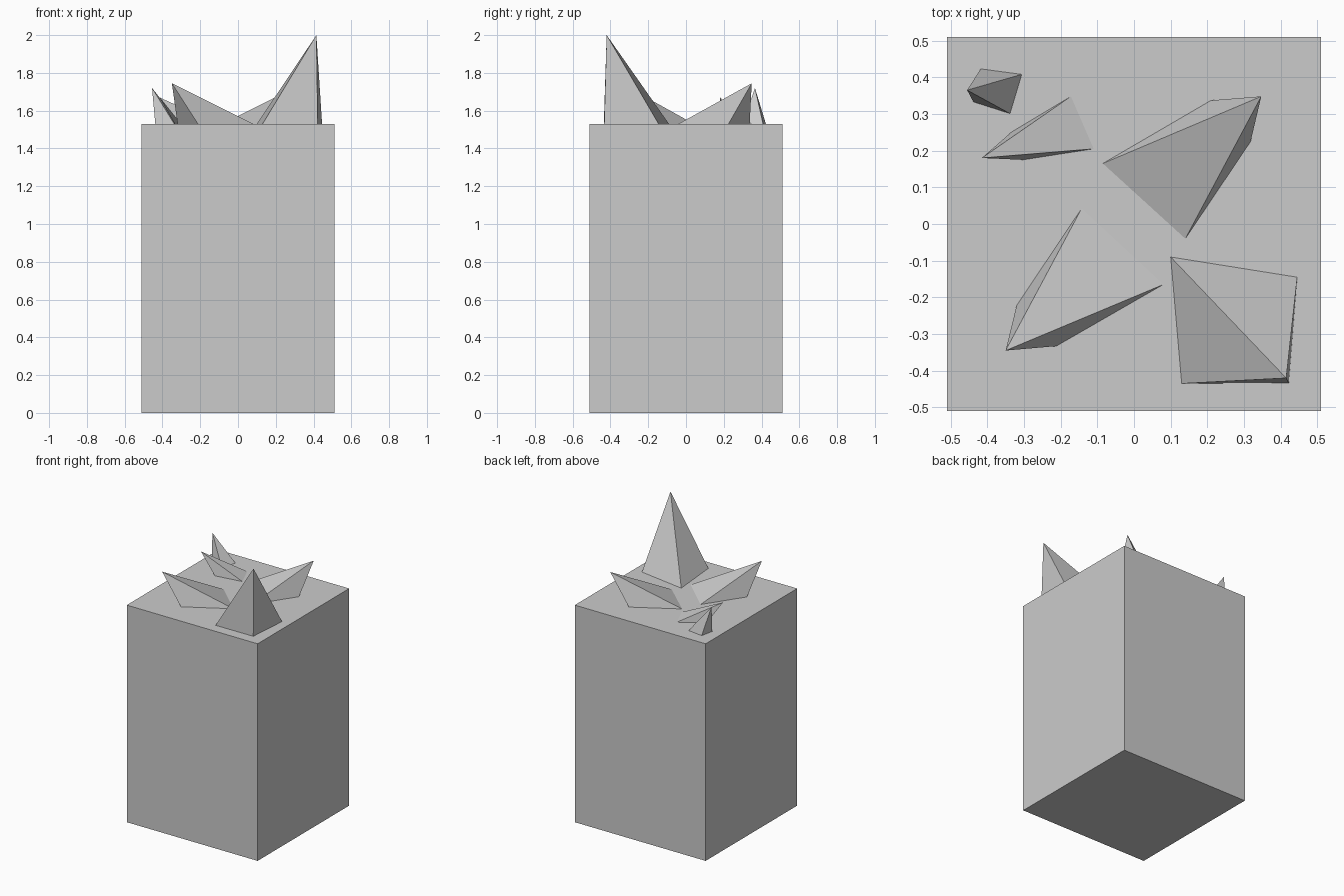
import bpy
from mathutils import Vector

if "Cube" in bpy.data.objects:
    bpy.data.objects.remove(bpy.data.objects["Cube"])

TOP = 1.53    # height of the block's top face
HALF = 0.51   # half width of the block
SINK = 0.02   # depth the spikes continue into the block


def add_mesh(name, verts, faces):
    mesh = bpy.data.meshes.new(name)
    mesh.from_pydata([tuple(v) for v in verts], [], faces)
    mesh.update()
    obj = bpy.data.objects.new(name, mesh)
    bpy.context.collection.objects.link(obj)
    return obj


def spike(name, apex, outline):
    """Leaning four-sided pyramid; outline is its counter-clockwise footprint on the block top."""
    tip = Vector(apex)
    k = (tip.z - TOP + SINK) / (tip.z - TOP)
    base = [tip + (Vector((x, y, TOP)) - tip) * k for x, y in outline]
    sides = [(i, (i + 1) % 4, 4) for i in range(4)]
    return add_mesh(name, base + [tip], sides + [(3, 2, 1, 0)])


# Tall square block
bpy.ops.mesh.primitive_cube_add(size=1, location=(0, 0, TOP / 2))
block = bpy.context.object
block.name = "block"
block.scale = (2 * HALF, 2 * HALF, TOP)
bpy.ops.object.transform_apply(location=False, rotation=False, scale=True)

# Crystal spikes leaning outward from the middle of the top
spike("tall_spike", (0.415, -0.42, 2.0),
      [(0.10, -0.09), (0.13, -0.435), (0.422, -0.433), (0.445, -0.145)])
spike("back_right_spike", (0.347, 0.348, 1.745),
      [(-0.085, 0.165), (0.14, -0.04), (0.318, 0.225), (0.21, 0.337)])
spike("front_left_spike", (-0.35, -0.345, 1.745),
      [(-0.143, 0.042), (-0.32, -0.222), (-0.212, -0.333), (0.08, -0.165)])
spike("left_spike", (-0.415, 0.18, 1.67),
      [(-0.172, 0.348), (-0.335, 0.25), (-0.303, 0.175), (-0.11, 0.205)])
spike("small_corner_spike", (-0.455, 0.365, 1.72),
      [(-0.418, 0.423), (-0.438, 0.333), (-0.338, 0.301), (-0.306, 0.408)])
